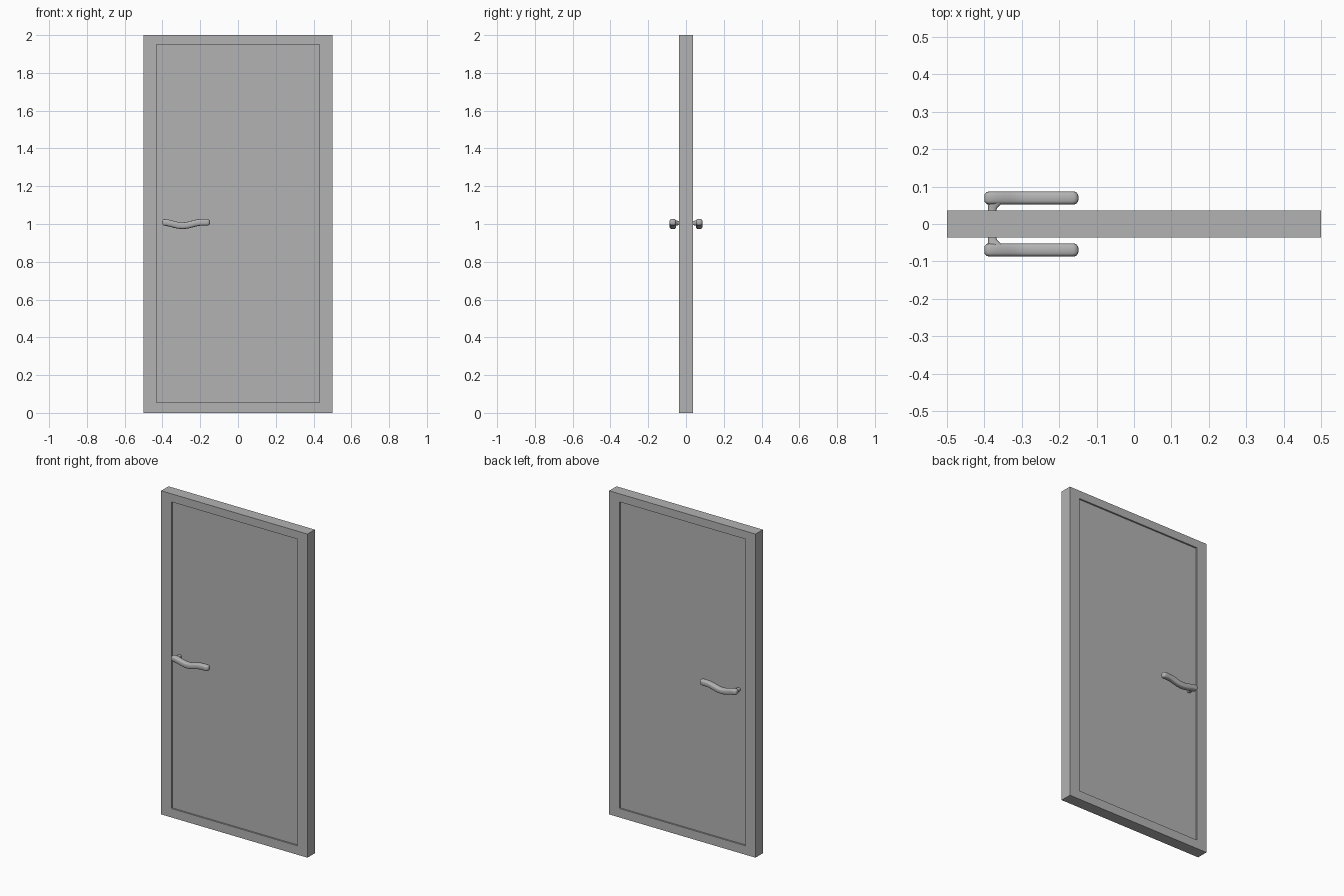
import bpy, bmesh, math
from mathutils import Vector

if "Cube" in bpy.data.objects:
    bpy.data.objects.remove(bpy.data.objects["Cube"])

grey = bpy.data.materials.new("plain grey")
grey.diffuse_color = (0.45, 0.45, 0.45, 1)
grey.use_nodes = True
grey.node_tree.nodes["Principled BSDF"].inputs["Base Color"].default_value = grey.diffuse_color


def finish(bm, name):
    bmesh.ops.recalc_face_normals(bm, faces=bm.faces[:])
    mesh = bpy.data.meshes.new(name)
    bm.to_mesh(mesh)
    bm.free()
    mesh.materials.append(grey)
    obj = bpy.data.objects.new(name, mesh)
    bpy.context.collection.objects.link(obj)
    return obj


def loft(bm, rings):
    """Skin a list of closed point rings and cap both ends."""
    loops = [[bm.verts.new(p) for p in ring] for ring in rings]
    n = len(loops[0])
    for a, b in zip(loops, loops[1:]):
        for i in range(n):
            j = (i + 1) % n
            bm.faces.new((a[i], a[j], b[j], b[i]))
    bm.faces.new(loops[0])
    bm.faces.new(loops[-1])


def section(center, u, v, ru, rv, n=20, power=0.65):
    """Rounded-square cross-section in the plane of u and v."""
    pts = []
    for k in range(n):
        a = 2 * math.pi * k / n
        c, s = math.cos(a), math.sin(a)
        pts.append(center + u * ru * math.copysign(abs(c) ** power, c)
                   + v * rv * math.copysign(abs(s) ** power, s))
    return pts


# door leaf: slab with a shallow recessed panel on both faces
bm = bmesh.new()
bmesh.ops.create_cube(bm, size=1)
for v in bm.verts:
    v.co = (v.co.x, v.co.y * 0.072, v.co.z * 2 + 1)
bm.normal_update()
for face in [f for f in bm.faces if abs(f.normal.y) > 0.9]:
    bmesh.ops.inset_region(bm, faces=[face], thickness=0.05)
    for v in face.verts:
        v.co.x = math.copysign(0.431, v.co.x)
        v.co.z = 1.95 if v.co.z > 1 else 0.055
    floor = bmesh.ops.extrude_discrete_faces(bm, faces=[face])["faces"][0]
    for v in floor.verts:
        v.co.y -= math.copysign(0.01, v.co.y)
finish(bm, "door_leaf")

# lever handle: wavy rounded bar, lowest near the middle, with rounded ends
Y = -0.0695
X0, X1 = -0.40, -0.149


def height(x):
    t = (x - X0) / (X1 - X0)
    return 1.0 + 0.009 * math.cos(2 * math.pi * min(t / 0.84, 1.0))


bm = bmesh.new()
R = 0.014
steps = [(X0 + R * (1 - math.cos(a)), math.sin(a)) for a in
         (0, math.pi / 8, math.pi / 4, 3 * math.pi / 8, math.pi / 2)]
ends = [(X0 + X1 - x, s) for x, s in reversed(steps)]
mid = [(X0 + R + (X1 - X0 - 2 * R) * i / 20, 1) for i in range(1, 20)]
rings = []
for x, s in steps + mid + ends:
    slope = (height(x + 0.002) - height(x - 0.002)) / 0.004
    up = Vector((-slope, 0, 1)).normalized()
    r = 0.0175 - R * 0.8 * (1 - s)
    rings.append(section(Vector((x, Y, height(x))), Vector((0, 1, 0)), up, r, r))
loft(bm, rings)

# stem: short neck from the door, flaring into the bar
rings = []
for y, xa, xb, h in ((-0.02, -0.39, -0.368, 0.011), (-0.038, -0.39, -0.368, 0.011),
                     (-0.045, -0.39, -0.364, 0.012), (-0.051, -0.391, -0.357, 0.013),
                     (-0.058, -0.391, -0.350, 0.014)):
    rings.append(section(Vector(((xa + xb) / 2, y, 1.005)), Vector((1, 0, 0)),
                         Vector((0, 0, 1)), (xb - xa) / 2, h))
loft(bm, rings)
handle = finish(bm, "lever_handles")

# same handle on the back of the door
mirror = handle.modifiers.new("back_handle", 'MIRROR')
mirror.use_axis = (False, True, False)
mirror.use_mirror_merge = False

bpy.context.view_layer.objects.active = handle
handle.select_set(True)
bpy.ops.object.shade_smooth_by_angle(angle=math.radians(40))
